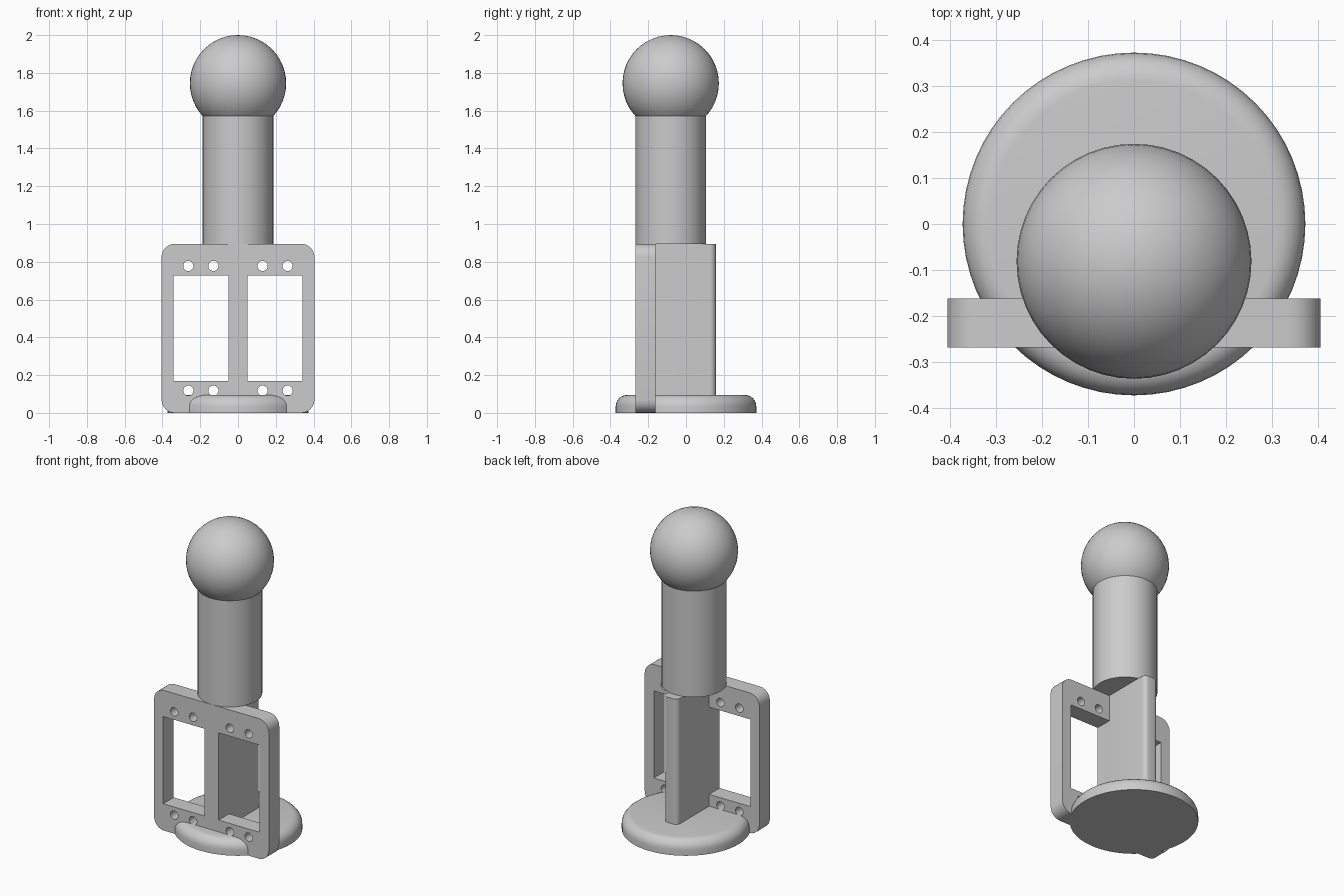
import bpy, bmesh, math
from mathutils import Matrix, Vector

cube = bpy.data.objects.get("Cube")
if cube:
    bpy.data.objects.remove(cube, do_unlink=True)

grey = bpy.data.materials.new("plain grey")
grey.use_nodes = True
grey.diffuse_color = (0.6, 0.6, 0.6, 1)
grey.node_tree.nodes["Principled BSDF"].inputs["Base Color"].default_value = (0.6, 0.6, 0.6, 1)


def finish(obj):
    obj.data.materials.clear()
    obj.data.materials.append(grey)
    bpy.ops.object.select_all(action='DESELECT')
    obj.select_set(True)
    bpy.context.view_layer.objects.active = obj
    bpy.ops.object.shade_smooth_by_angle(angle=math.radians(35))


def circle(cx, cy, r, n=20):
    return [(cx + r * math.cos(math.tau * i / n), cy + r * math.sin(math.tau * i / n))
            for i in range(n)]


def rounded_rect(x0, x1, y0, y1, r, steps=6):
    """Outline with the same radius at all four corners."""
    corners = [(x1 - r, y1 - r), (x0 + r, y1 - r), (x0 + r, y0 + r), (x1 - r, y0 + r)]
    pts = []
    for k, (cx, cy) in enumerate(corners):
        for i in range(steps + 1):
            a = math.pi / 2 * (k + i / steps)
            pts.append((cx + r * math.cos(a), cy + r * math.sin(a)))
    return pts


def plate(name, outlines, depth, matrix):
    """Extrude filled outlines; inner outlines become holes."""
    curve = bpy.data.curves.new(name, 'CURVE')
    curve.dimensions = '2D'
    curve.fill_mode = 'BOTH'
    curve.extrude = depth / 2
    for pts in outlines:
        s = curve.splines.new('POLY')
        s.points.add(len(pts) - 1)
        for p, (x, y) in zip(s.points, pts):
            p.co = (x, y, 0, 1)
        s.use_cyclic_u = True
    obj = bpy.data.objects.new(name, curve)
    bpy.context.collection.objects.link(obj)
    bpy.ops.object.select_all(action='DESELECT')
    obj.select_set(True)
    bpy.context.view_layer.objects.active = obj
    bpy.ops.object.convert(target='MESH')
    obj = bpy.context.view_layer.objects.active
    obj.data.transform(matrix)
    bm = bmesh.new()
    bm.from_mesh(obj.data)
    bmesh.ops.remove_doubles(bm, verts=bm.verts, dist=0.0001)
    bmesh.ops.recalc_face_normals(bm, faces=bm.faces)
    bm.to_mesh(obj.data)
    bm.free()
    finish(obj)


# Upright mounting frame with two windows and eight screw holes
outlines = [rounded_rect(-0.405, 0.405, 0, 0.895, 0.07)]
for side in (-1, 1):
    a, b = sorted((side * 0.05, side * 0.341))
    outlines.append([(a, 0.17), (b, 0.17), (b, 0.727), (a, 0.727)])
    for x in (0.13, 0.263):
        for z in (0.118, 0.778):
            outlines.append(circle(side * x, z, 0.027))
plate("mounting_frame", outlines, 0.106,
      Matrix.Translation((0, -0.215, 0)) @ Matrix.Rotation(math.pi / 2, 4, 'X'))

# Central fin behind the frame
plate("support_fin", [rounded_rect(-0.05, 0.05, -0.24, 0.158, 0.03)], 0.855,
      Matrix.Translation((0, 0, 0.4675)))

# Round base with a rounded top rim
bpy.ops.mesh.primitive_cylinder_add(vertices=64, radius=0.372, depth=0.095,
                                    location=(0, 0, 0.0475))
base = bpy.context.object
base.name = "base_disc"
bm = bmesh.new()
bm.from_mesh(base.data)
rim = [e for e in bm.edges if all(v.co.z > 0 for v in e.verts)]
bmesh.ops.bevel(bm, geom=rim, offset=0.06, segments=6, profile=0.5, affect='EDGES')
bm.to_mesh(base.data)
bm.free()
finish(base)

# Handle cylinder
bpy.ops.mesh.primitive_cylinder_add(vertices=48, radius=0.187, depth=0.685,
                                    location=(0, -0.081, 1.2375))
bpy.context.object.name = "handle_post"
finish(bpy.context.object)

# Ball knob
bpy.ops.mesh.primitive_uv_sphere_add(segments=48, ring_count=24, radius=0.255,
                                     location=(0, -0.081, 1.745))
bpy.context.object.name = "ball_knob"
finish(bpy.context.object)
